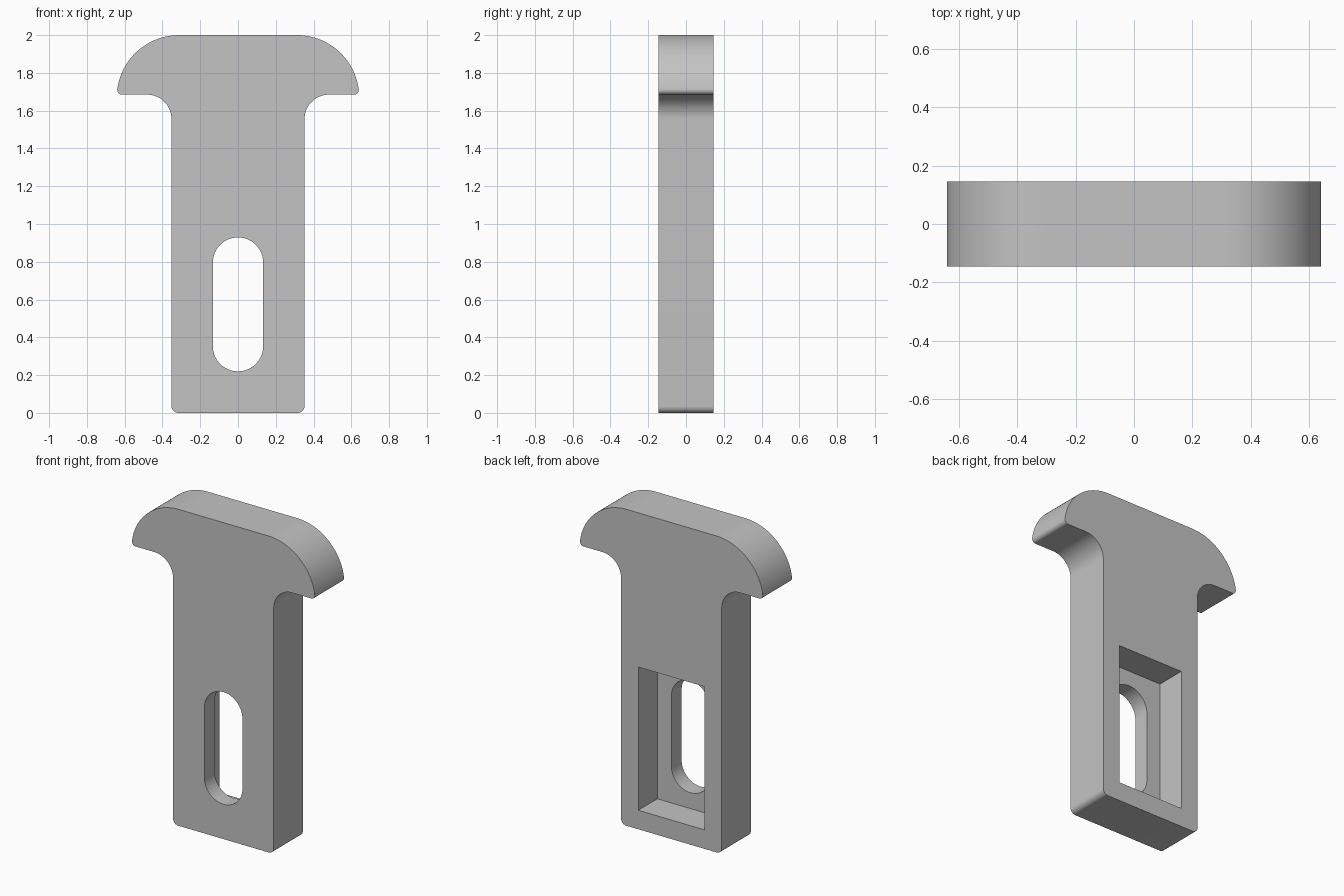
import bpy
import bmesh
from math import sin, cos, radians, asin, degrees

cube = bpy.data.objects.get("Cube")
if cube:
    bpy.data.objects.remove(cube, do_unlink=True)

HALF_DEPTH = 0.146
HALF_WIDTH = 0.352
FLOOR_Y = -0.044      # pocket floor, leaving a thin front wall

grey = bpy.data.materials.new("plain grey")
grey.use_nodes = True
colour = (0.55, 0.55, 0.55, 1)
grey.diffuse_color = colour
grey.node_tree.nodes["Principled BSDF"].inputs["Base Color"].default_value = colour


def arc(cx, cz, r, start, end, steps):
    """Points along an arc in the xz plane, angles in degrees."""
    angles = [radians(start + (end - start) * i / steps) for i in range(steps + 1)]
    return [(cx + r * cos(a), cz + r * sin(a)) for a in angles]


def mirrored(half):
    """Close a right-hand outline with its reflection."""
    return half + [(-x, z) for x, z in reversed(half)]


def prism(name, outline, y0, y1):
    """Extrude an xz outline from y0 to y1."""
    bm = bmesh.new()
    face = bm.faces.new([bm.verts.new((x, y0, z)) for x, z in outline])
    ext = bmesh.ops.extrude_face_region(bm, geom=[face])
    moved = [v for v in ext["geom"] if isinstance(v, bmesh.types.BMVert)]
    bmesh.ops.translate(bm, verts=moved, vec=(0, y1 - y0, 0))
    bmesh.ops.recalc_face_normals(bm, faces=bm.faces)
    mesh = bpy.data.meshes.new(name)
    bm.to_mesh(mesh)
    bm.free()
    mesh.materials.append(grey)
    obj = bpy.data.objects.new(name, mesh)
    bpy.context.collection.objects.link(obj)
    return obj


def cut(target, cutter):
    """Subtract the cutter and discard it."""
    cutter.hide_render = True
    mod = target.modifiers.new("cut", "BOOLEAN")
    mod.operation = "DIFFERENCE"
    mod.solver = "EXACT"
    mod.object = cutter
    bpy.context.view_layer.objects.active = target
    bpy.ops.object.modifier_apply(modifier=mod.name)
    bpy.data.objects.remove(cutter, do_unlink=True)


# T-shaped body: domed head, rounded tips, neck fillets, rounded foot
head_x, head_z, head_r = 0.312, 1.67, 0.33
under_z, tip_r, neck_r, foot_r = 1.685, 0.025, 0.13, 0.035
tip_angle = asin((under_z + tip_r - head_z) / (head_r - tip_r))
tip_x = head_x + (head_r - tip_r) * cos(tip_angle)
tip_deg = degrees(tip_angle)

half = arc(head_x, head_z, head_r, 90, tip_deg, 28)
half += arc(tip_x, under_z + tip_r, tip_r, tip_deg, -90, 10)[1:]
half += arc(HALF_WIDTH + neck_r, under_z - neck_r, neck_r, 90, 180, 18)
half += arc(HALF_WIDTH - foot_r, foot_r, foot_r, 0, -90, 8)
body = prism("t_bracket_body", mirrored(half), -HALF_DEPTH, HALF_DEPTH)

# Rectangular pocket in the back
pocket = mirrored([(0.231, 1.025), (0.231, 0.12)])
cut(body, prism("pocket_cutter", pocket, FLOOR_Y, HALF_DEPTH + 0.1))

# Round-ended slot through the front wall
slot_r = 0.133
slot = arc(0, 0.796, slot_r, 0, 180, 32) + arc(0, 0.353, slot_r, 180, 360, 32)
cut(body, prism("slot_cutter", slot, -HALF_DEPTH - 0.1, 0.05))

# Smooth curves with crisp edges
bpy.ops.object.select_all(action="DESELECT")
body.select_set(True)
bpy.context.view_layer.objects.active = body
bpy.ops.object.shade_smooth_by_angle(angle=radians(30))
